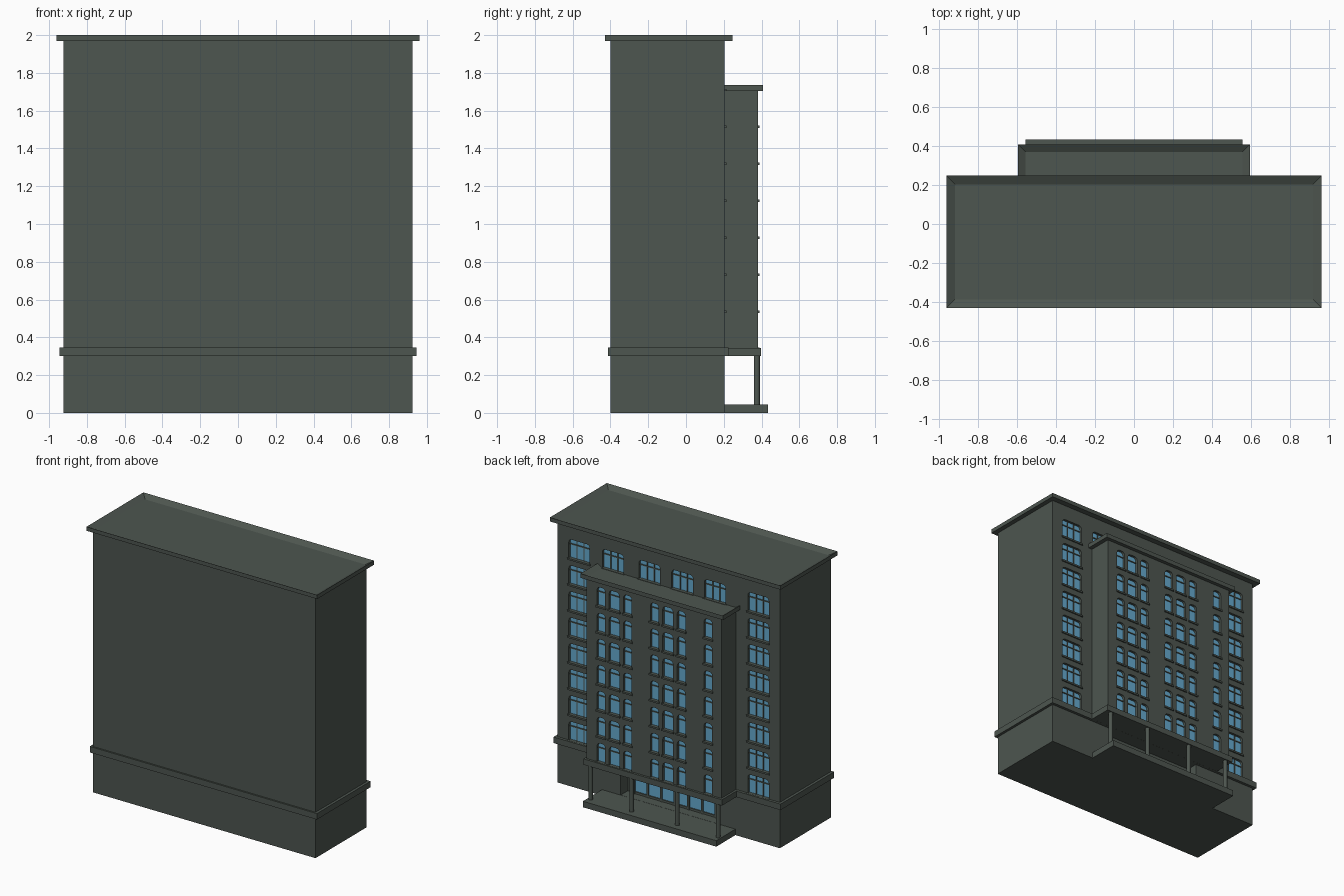
import bpy, bmesh, math

if "Cube" in bpy.data.objects:
    bpy.data.objects.remove(bpy.data.objects["Cube"])


def material(name, rgb):
    m = bpy.data.materials.new(name)
    m.diffuse_color = (*rgb, 1)
    m.use_nodes = True
    m.node_tree.nodes["Principled BSDF"].inputs["Base Color"].default_value = m.diffuse_color
    return m


STONE = material("dark grey green stone", (0.075, 0.092, 0.079))
GLASS = material("blue glass", (0.13, 0.40, 0.62))


def add_box(bm, x0, x1, y0, y1, z0, z1):
    v = bmesh.ops.create_cube(bm, size=1)["verts"]
    bmesh.ops.scale(bm, vec=(x1 - x0, y1 - y0, z1 - z0), verts=v)
    bmesh.ops.translate(bm, vec=((x0 + x1) / 2, (y0 + y1) / 2, (z0 + z1) / 2), verts=v)


def finish(name, bm, mat=STONE):
    bmesh.ops.recalc_face_normals(bm, faces=bm.faces)
    me = bpy.data.meshes.new(name)
    bm.to_mesh(me)
    bm.free()
    me.materials.append(mat)
    ob = bpy.data.objects.new(name, me)
    bpy.context.collection.objects.link(ob)
    return ob


def box(name, *dims):
    bm = bmesh.new()
    add_box(bm, *dims)
    return finish(name, bm)


def tray(name, rim, depth, *dims):
    """Cornice slab with a sunken roof inside its rim."""
    bm = bmesh.new()
    add_box(bm, *dims)
    top = max(bm.faces, key=lambda f: f.calc_center_median().z)
    bmesh.ops.inset_region(bm, faces=[top], thickness=rim)
    bmesh.ops.translate(bm, vec=(0, 0, -depth), verts=top.verts)
    return finish(name, bm)


def add_arched(bm, x, w, z, h, y0, y1):
    """Window-shaped prism with rounded upper corners."""
    r = 0.024
    pts = [(x - w / 2, z), (x + w / 2, z)]
    for cx, start in ((x + w / 2 - r, 0), (x - w / 2 + r, 90)):
        for k in range(4):
            a = math.radians(start + 30 * k)
            pts.append((cx + r * math.cos(a), z + h - r + r * math.sin(a)))
    f = bm.faces.new([bm.verts.new((px, y0, pz)) for px, pz in pts])
    ext = bmesh.ops.extrude_face_region(bm, geom=[f])["geom"]
    bmesh.ops.translate(bm, vec=(0, y1 - y0, 0),
                        verts=[g for g in ext if isinstance(g, bmesh.types.BMVert)])


def cut(target, bm):
    bmesh.ops.recalc_face_normals(bm, faces=bm.faces)
    cutter = finish("window_cutter", bm)
    cutter.hide_render = True
    mod = target.modifiers.new("openings", "BOOLEAN")
    mod.operation, mod.solver, mod.object = "DIFFERENCE", "EXACT", cutter
    bpy.context.view_layer.objects.active = target
    bpy.ops.object.modifier_apply(modifier=mod.name)
    bpy.data.objects.remove(cutter)


def windows(prefix, wall, y, specs, extra=None):
    """Cut openings, then add glass, frame bars and sills. specs: x, width, sill z."""
    holes, glass, bars, sills = (bmesh.new() for _ in range(4))
    if extra:
        add_box(holes, *extra)
    h, depth = 0.142, 0.022
    for x, w, s in specs:
        z = s + 0.005
        add_arched(holes, x, w, z, h, y - depth, y + 0.03)
        add_arched(glass, x, w - 0.001, z + 0.0005, h - 0.001, y - depth - 0.002, y - depth + 0.004)
        b0, b1 = y - depth, y - 0.012
        zt = z + h * 0.72
        add_box(bars, x - w / 2, x + w / 2, b0, b1, zt - 0.004, zt + 0.004)
        for off in ((-w / 6, w / 6) if w > 0.12 else ()):
            add_box(bars, x + off - 0.004, x + off + 0.004, b0, b1 - 0.001, z, z + h)
        add_box(sills, x - w / 2 - 0.008, x + w / 2 + 0.008, y - 0.01, y + 0.009, s - 0.007, s + 0.006)
    cut(wall, holes)
    finish(prefix + "_glass", glass, GLASS)
    finish(prefix + "_frames", bars)
    finish(prefix + "_sills", sills)


# Main block with plinth band and cornice
main = box("main_block", -0.925, 0.925, -0.40, 0.205, 0, 1.975)
tray("main_cornice", 0.062, 0.024, -0.96, 0.96, -0.43, 0.247, 1.97, 2.0)
box("main_band", -0.945, 0.945, -0.412, 0.226, 0.30, 0.345)

# Projecting rear wing
wing = box("rear_wing", -0.56, 0.56, 0.195, 0.38, 0.31, 1.71)
tray("wing_cornice", 0.055, 0.024, -0.593, 0.593, 0.145, 0.407, 1.705, 1.737)
box("wing_band", -0.577, 0.577, 0.20, 0.397, 0.3005, 0.3445)

# Windows of the rear wall: flank columns plus the row above the wing
levels = [0.34 + 0.1957 * i for i in range(8)]
specs = [(sx * 0.745, 0.175, s) for s in levels for sx in (-1, 1)]
specs += [(x, 0.178, levels[7]) for x in (0.464, 0.16, -0.113, -0.385)]
windows("main_window", main, 0.205, specs, extra=(-0.40, 0.40, 0.12, 0.26, 0.046, 0.302))

# Windows of the wing: two triple groups and a single column
wing_columns = [(0.44, 0.068), (0.331, 0.085), (0.22, 0.068),
                (-0.004, 0.068), (-0.115, 0.085), (-0.227, 0.068), (-0.45, 0.068)]
windows("wing_window", wing, 0.38, [(x, w, s) for s in levels[:7] for x, w in wing_columns])

# Porch slab and columns
box("porch_slab", -0.555, 0.555, 0.18, 0.433, 0, 0.045)
for i, x in enumerate((-0.53, -0.19, 0.19, 0.53)):
    bm = bmesh.new()
    v = bmesh.ops.create_cone(bm, cap_ends=True, segments=16, radius1=0.016,
                              radius2=0.016, depth=0.27)["verts"]
    bmesh.ops.translate(bm, vec=(x, 0.375, 0.175), verts=v)
    finish(f"porch_column_{i + 1}", bm)

# Glazed entrance at the back of the porch
bm = bmesh.new()
add_box(bm, -0.34, 0.34, 0.118, 0.126, 0.06, 0.26)
finish("entrance_glass", bm, GLASS)
bm = bmesh.new()
for k in range(7):
    x = -0.34 + 0.68 * k / 6
    add_box(bm, x - 0.008, x + 0.008, 0.115, 0.136, 0.046, 0.268)
for z in (0.055, 0.195, 0.262):
    add_box(bm, -0.348, 0.348, 0.115, 0.134, z - 0.008, z + 0.008)
finish("entrance_frames", bm)
